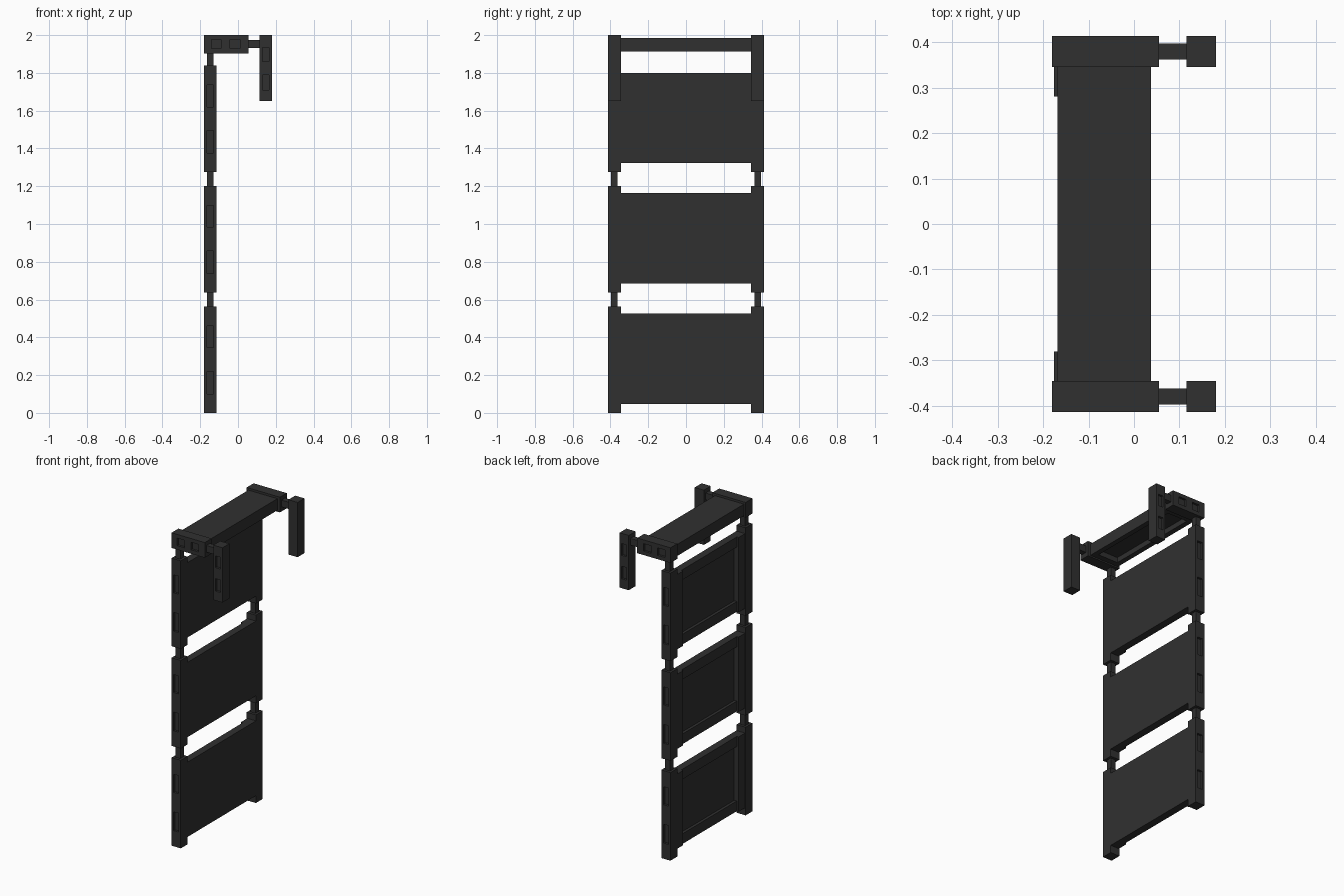
import bpy, bmesh
from mathutils import Vector

if "Cube" in bpy.data.objects:
    bpy.data.objects.remove(bpy.data.objects["Cube"])

dark = bpy.data.materials.new("dark_grey")
dark.diffuse_color = (0.03, 0.03, 0.03, 1)
dark.use_nodes = True
dark.node_tree.nodes["Principled BSDF"].inputs["Base Color"].default_value = dark.diffuse_color


def add_box(bm, x, y, z):
    verts = bmesh.ops.create_cube(bm, size=1)["verts"]
    for v in verts:
        v.co = Vector([(r[0] + r[1]) / 2 + c * (r[1] - r[0])
                       for r, c in zip((x, y, z), v.co)])


def make(name, boxes):
    bm = bmesh.new()
    for b in boxes:
        add_box(bm, *b)
    me = bpy.data.meshes.new(name)
    bm.to_mesh(me)
    bm.free()
    me.materials.append(dark)
    ob = bpy.data.objects.new(name, me)
    bpy.context.collection.objects.link(ob)
    return ob


def carve(ob, boxes):
    cutter = make("cutter", boxes)
    mod = ob.modifiers.new("pockets", "BOOLEAN")
    mod.operation, mod.solver, mod.object = "DIFFERENCE", "EXACT", cutter
    deps = bpy.context.evaluated_depsgraph_get()
    me = bpy.data.meshes.new_from_object(ob.evaluated_get(deps))
    ob.modifiers.clear()
    ob.data = me
    bpy.data.objects.remove(cutter)


def side(s, a, b):
    return tuple(sorted((s * a, s * b)))


XP = (-0.18, -0.115)      # post depth
XC = (-0.165, -0.13)      # connector and slot depth
BASES = (0.0, 0.638, 1.275)

for s, label in ((-1, "front"), (1, "back")):
    yo = side(s, 0.345, 0.414)
    yc = side(s, 0.362, 0.397)
    slot = side(s, 0.40, 0.43)
    for i, b in enumerate(BASES):
        # upright post section with two shallow slots
        post = make(f"{label}_post_{i}", [(XP, yo, (b, b + 0.563))])
        carve(post, [(XC, slot, (b + 0.10, b + 0.22)),
                     (XC, slot, (b + 0.345, b + 0.46))])
        # thin connector above each section
        top = BASES[i + 1] if i < 2 else 1.905
        make(f"{label}_connector_{i}", [(XC, yc, (b + 0.563, top))])

    # top arm, its connector and the hanging hook
    arm = make(f"{label}_arm", [((-0.18, 0.055), yo, (1.903, 2.0))])
    carve(arm, [((-0.14, -0.09), slot, (1.928, 1.976)),
                ((-0.042, 0.01), slot, (1.928, 1.976))])
    make(f"{label}_arm_connector", [((0.055, 0.115), yc, (1.932, 1.975))])
    hook = make(f"{label}_hook", [((0.115, 0.18), yo, (1.65, 2.0))])
    carve(hook, [((0.13, 0.165), slot, (1.71, 1.79)),
                 ((0.13, 0.165), slot, (1.86, 1.935))])

# three panels: flat outside, framed recess behind
for i, b in enumerate(BASES):
    lo, hi = b + 0.047, b + 0.525
    make(f"panel_{i}", [((-0.145, -0.115), (-0.345, 0.345), (lo, hi))])
    make(f"panel_rails_{i}", [
        ((-0.163, -0.145), (-0.345, 0.345), (lo, lo + 0.065)),
        ((-0.163, -0.145), (-0.345, 0.345), (hi - 0.065, hi))])
    make(f"panel_stiles_{i}", [
        ((-0.176, -0.145), side(s, 0.28, 0.345), (lo, hi)) for s in (-1, 1)])

# top shelf with a shallow recess underneath
shelf = make("top_shelf", [((-0.168, 0.037), (-0.345, 0.345), (1.912, 1.986))])
carve(shelf, [((-0.135, 0.005), (-0.31, 0.31), (1.89, 1.945))])
